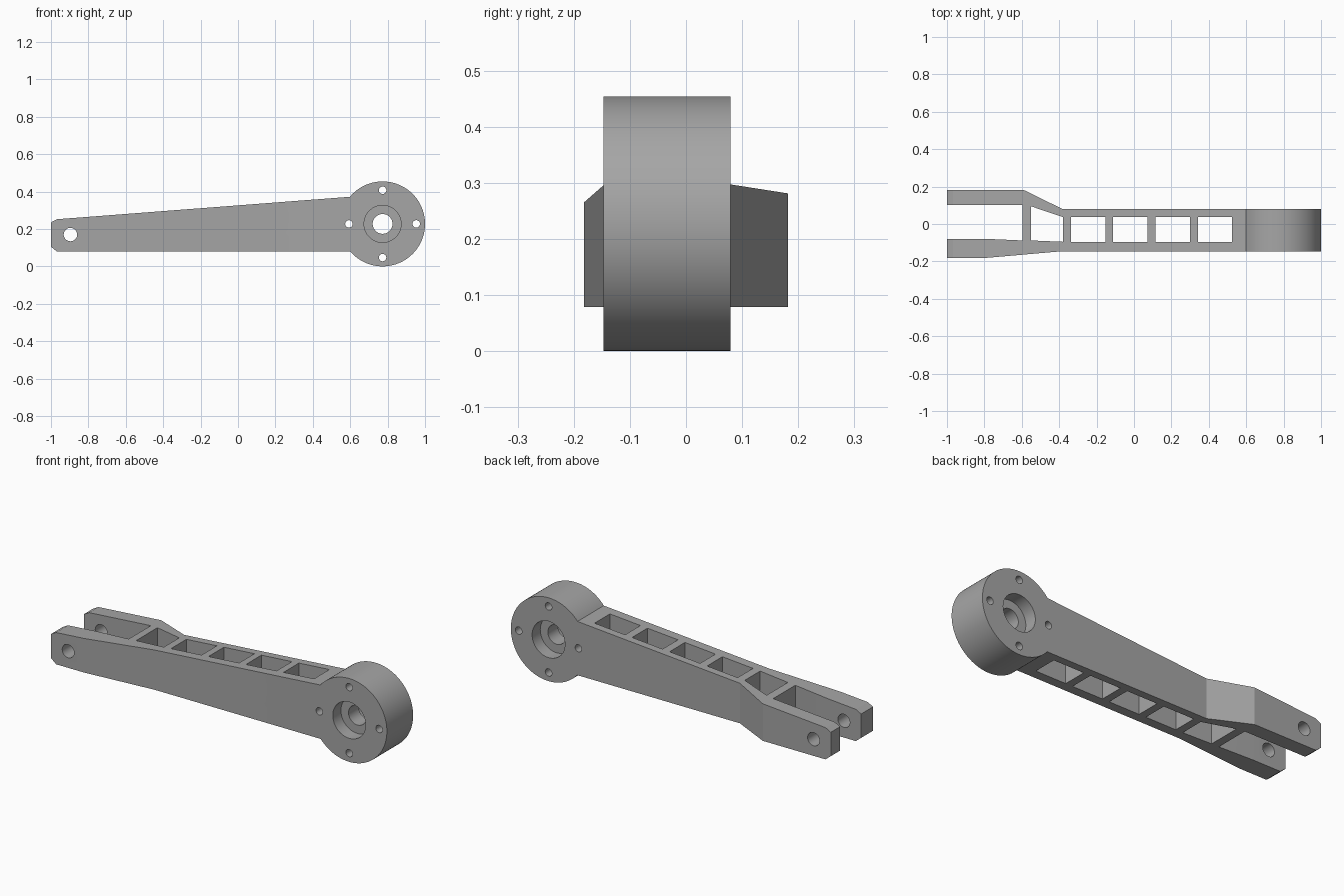
import bpy, bmesh, math
from mathutils import Vector

cube = bpy.data.objects.get("Cube")
if cube:
    bpy.data.objects.remove(cube, do_unlink=True)

HUB_X, HUB_Z, HUB_R = 0.773, 0.227, 0.227
FRONT, BACK = -0.147, 0.079

metal = bpy.data.materials.new("grey metal")
metal.use_nodes = True
grey = (0.38, 0.38, 0.38, 1)
metal.diffuse_color = grey
metal.node_tree.nodes["Principled BSDF"].inputs["Base Color"].default_value = grey


def prism(name, outline, axis, low, high):
    """Extrude a flat outline along y (outline in x, z) or z (outline in x, y)."""
    place = (lambda a, b, t: (a, t, b)) if axis == "y" else (lambda a, b, t: (a, b, t))
    bm = bmesh.new()
    face = bm.faces.new([bm.verts.new(place(a, b, low)) for a, b in outline])
    moved = bmesh.ops.extrude_face_region(bm, geom=[face])["geom"]
    bmesh.ops.translate(bm, vec=Vector(place(0, 0, high - low)),
                        verts=[v for v in moved if isinstance(v, bmesh.types.BMVert)])
    bmesh.ops.recalc_face_normals(bm, faces=bm.faces)
    mesh = bpy.data.meshes.new(name)
    bm.to_mesh(mesh)
    bm.free()
    mesh.materials.append(metal)
    obj = bpy.data.objects.new(name, mesh)
    bpy.context.collection.objects.link(obj)
    return obj


def arc(x, z, r, start, end, steps):
    angles = [math.radians(start + (end - start) * i / steps) for i in range(steps + 1)]
    return [(x + r * math.cos(a), z + r * math.sin(a)) for a in angles]


def combine(target, tool, operation):
    """Apply a boolean and discard its tool."""
    mod = target.modifiers.new("shape", "BOOLEAN")
    mod.operation, mod.object, mod.solver = operation, tool, "EXACT"
    graph = bpy.context.evaluated_depsgraph_get()
    result = bpy.data.meshes.new_from_object(target.evaluated_get(graph))
    target.modifiers.clear()
    target.data = result
    bpy.data.objects.remove(tool, do_unlink=True)


def drill(x, z, r, low=-0.4, high=0.4, steps=32):
    circle = arc(x, z, r, 0, 360, steps)[:-1]
    combine(arm, prism("drill", circle, "y", low, high), "DIFFERENCE")


def cut_window(outline):
    combine(arm, prism("window_cutter", outline, "z", -0.2, 0.7), "DIFFERENCE")


# Side silhouette: tapered arm with chamfered tip, running into the round hub
side = [(-0.968, 0.079), (-1, 0.105), (-1, 0.235), (-0.968, 0.252)]
side += arc(HUB_X, HUB_Z, HUB_R, 140.3, -139.3, 96)
arm = prism("fork_arm", side, "y", -0.4, 0.4)

# Plan silhouette: straight body flaring unevenly to the fork
plan = [(1.1, FRONT), (1.1, BACK), (-0.38, BACK), (-0.59, 0.182), (-1.1, 0.182),
        (-1.1, -0.182), (-0.8, -0.182), (-0.4, FRONT)]
combine(arm, prism("plan_cutter", plan, "z", -0.1, 0.6), "INTERSECT")

# Open fork slot, tapered window behind it, and four rectangular windows
cut_window([(-1.2, -0.079), (-0.8, -0.079), (-0.597, -0.088), (-0.597, 0.102), (-1.2, 0.102)])
cut_window([(-0.552, -0.088), (-0.38, -0.095), (-0.38, 0.037), (-0.552, 0.095)])
for i in range(4):
    x = -0.337 + 0.226 * i
    cut_window([(x, -0.095), (x + 0.184, -0.095), (x + 0.184, 0.037), (x, 0.037)])

# Fork pin hole, hub bore, counterbores on both faces, bolt circle
drill(-0.896, 0.17, 0.036)
drill(HUB_X, HUB_Z, 0.053, steps=48)
drill(HUB_X, HUB_Z, 0.099, -0.4, FRONT + 0.07, 64)
drill(HUB_X, HUB_Z, 0.099, BACK - 0.07, 0.4, 64)
for x, z in arc(HUB_X, HUB_Z, 0.18, 0, 270, 3):
    drill(x, z, 0.02, steps=24)

# Smooth round walls, crisp edges
bpy.ops.object.select_all(action="DESELECT")
arm.select_set(True)
bpy.context.view_layer.objects.active = arm
bpy.ops.object.shade_smooth_by_angle(angle=math.radians(12))
